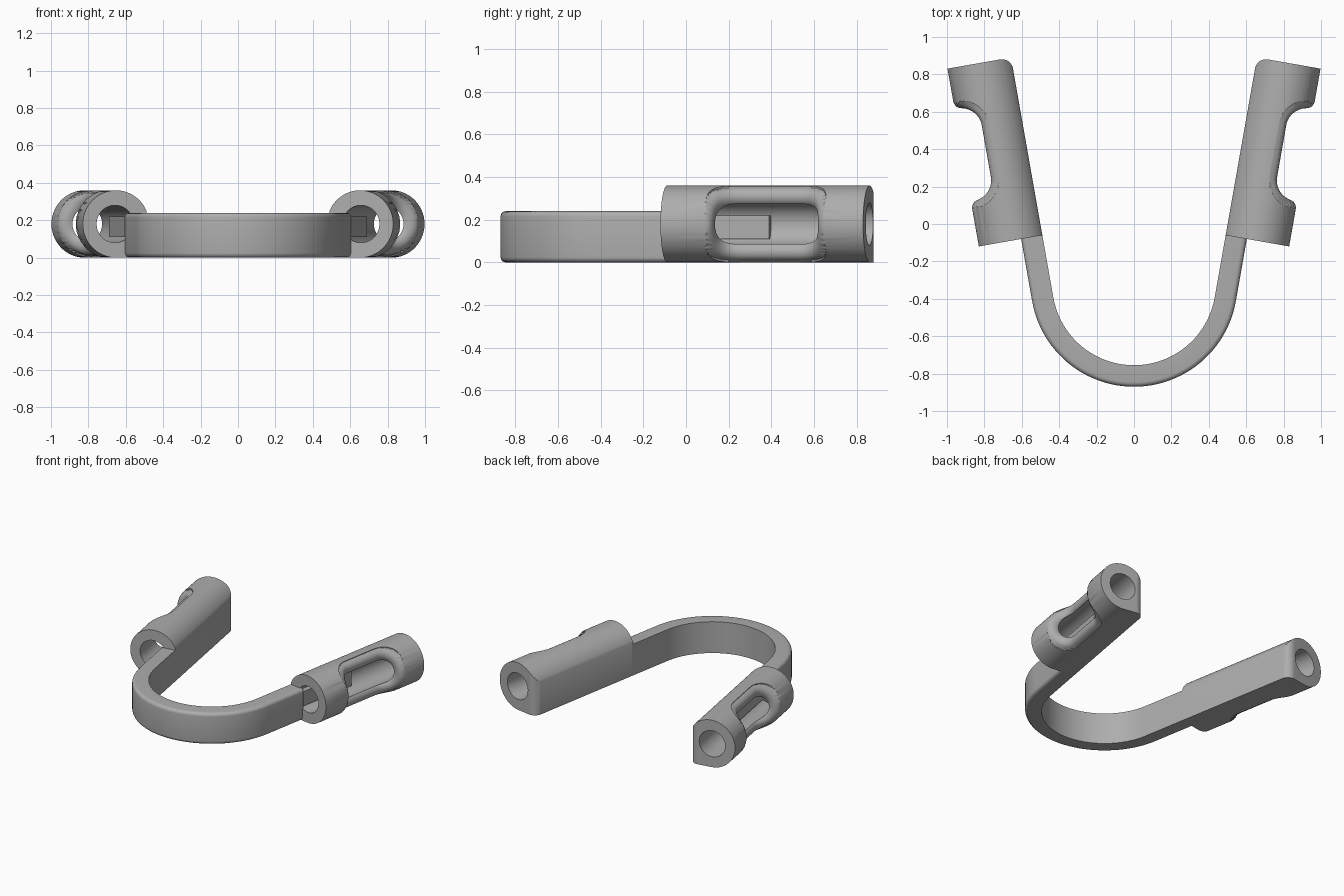
import bpy, bmesh
from math import sin, cos, pi, radians, sqrt, acos, hypot
from mathutils import Vector

cube = bpy.data.objects.get("Cube")
if cube:
    bpy.data.objects.remove(cube)

grey = bpy.data.materials.new("plain_grey")
grey.use_nodes = True
grey.diffuse_color = (0.42, 0.42, 0.42, 1)
grey.node_tree.nodes["Principled BSDF"].inputs["Base Color"].default_value = grey.diffuse_color

TILT = radians(10)              # legs splay outward
CORNER = Vector((0.49, -0.06, 0))
U = Vector((cos(TILT), -sin(TILT), 0))   # across the leg
V = Vector((sin(TILT), cos(TILT), 0))    # along the leg
R, AXIS, LENGTH, BORE = 0.18, 0.165, 0.965, 0.1
THICK, HEIGHT = 0.115, 0.24


def leg(u, v, z):
    return CORNER + U * u + V * v + Vector((0, 0, z))


def arc(cx, cy, r, a0, a1, n):
    return [(cx + r * cos(radians(a0 + (a1 - a0) * i / n)),
             cy + r * sin(radians(a0 + (a1 - a0) * i / n))) for i in range(n + 1)]


def loft(name, rings):
    """Closed solid skinned through matching rings of points."""
    bm = bmesh.new()
    rows = [[bm.verts.new(p) for p in ring] for ring in rings]
    n = len(rows[0])
    for a, b in zip(rows, rows[1:]):
        for i in range(n):
            j = (i + 1) % n
            bm.faces.new((a[i], a[j], b[j], b[i]))
    bm.faces.new(rows[0])
    bm.faces.new(rows[-1])
    bmesh.ops.recalc_face_normals(bm, faces=bm.faces)
    mesh = bpy.data.meshes.new(name)
    bm.to_mesh(mesh)
    bm.free()
    mesh.materials.append(grey)
    ob = bpy.data.objects.new(name, mesh)
    bpy.context.collection.objects.link(ob)
    return ob


def cut(ob, cutter):
    mod = ob.modifiers.new("cut", "BOOLEAN")
    mod.operation, mod.solver, mod.object = "DIFFERENCE", "EXACT", cutter
    dg = bpy.context.evaluated_depsgraph_get()
    mesh = bpy.data.meshes.new_from_object(ob.evaluated_get(dg))
    ob.modifiers.clear()
    ob.data = mesh
    bpy.data.objects.remove(cutter)


def smooth(ob):
    bpy.ops.object.select_all(action="DESELECT")
    ob.select_set(True)
    bpy.context.view_layer.objects.active = ob
    bpy.ops.object.shade_smooth_by_angle(angle=radians(30))


def mirror(ob):
    ob.modifiers.new("mirror", "MIRROR").use_bisect_axis[0] = False


# Curved strap: inner edges sharp, outer edges rounded
reach = CORNER.dot(U)
cy = (reach - 0.755) / (1 - sin(TILT))
radius = cy + 0.755
f = 0.025
section = ([(0, 0)] + arc(THICK - f, f, f, -90, 0, 5)
           + arc(THICK - f, HEIGHT - f, f, 0, 90, 5) + [(0, HEIGHT)])
stations = [(Vector((cos(radians(a)), sin(radians(a)), 0)), Vector((0, cy, 0)))
            for a in [-170 - 0 + 160 * i / 48 for i in range(49)]]
rings = [[c + d * (radius + w) + Vector((0, 0, z)) for w, z in section] for d, c in stations]
end = [leg(w, 0.01, z) for w, z in section]
rings = [[Vector((-p.x, p.y, p.z)) for p in end]] + rings + [end]
smooth(loft("curved_strap", rings))

# Sleeve body: round on top and outside, flat on the inner face and base
stop = 180 - acos(AXIS / R) * 180 / pi
profile = [(0, 0)] + arc(AXIS, R, R, -90, stop, 48)
sleeve = loft("sleeves", [[leg(u, v, z) for u, z in profile] for v in (0, LENGTH)])

# Rounded vertical corner at the rear
q = 0.06
corner = [(-q, LENGTH - q)] + arc(q, LENGTH - q, q, 180, 90, 10) + [(q, LENGTH + q), (-q, LENGTH + q)]
cut(sleeve, loft("corner_cutter", [[leg(u, v, z) for u, v in corner] for z in (-0.1, 0.5)]))

# Bore through the whole sleeve
bore = arc(AXIS + 0.005, R, BORE, 0, 352.5, 47)
cut(sleeve, loft("bore_cutter", [[leg(u, v, z) for u, z in bore] for v in (-0.1, LENGTH + 0.1)]))

# Outer window, its cutter flared so that the wall edge comes out rounded
DEPTH, MID, HALF, CR = 0.217, 0.495, 0.25, 0.11
ROUND = 0.04


def flare(u, z):
    d = min(abs(hypot(u - AXIS, z - R) - 0.14), ROUND)
    return ROUND - sqrt(ROUND ** 2 - d ** 2)


def window_ring(z):
    ring = []
    walls = [DEPTH + CR + 0.01 * i for i in range(12, 0, -1)]
    base = [(u, -HALF, 0, -1) for u in walls]
    for a0 in (270, 180):
        centre = (CR - HALF) if a0 == 270 else (HALF - CR)
        for i in range(13):
            a = radians(a0 - 90 * i / 12)
            base.append((DEPTH + CR + CR * cos(a), centre + CR * sin(a), cos(a), sin(a)))
    base += [(u, HALF, 0, 1) for u in reversed(walls)]
    for u, v, nu, nv in base:
        e = flare(u, z)
        ring.append(leg(u + nu * e, MID + v + nv * e, z))
    return ring


levels = [-0.05 + 0.46 * i / 92 for i in range(93)]
cut(sleeve, loft("window_cutter", [window_ring(z) for z in levels]))
smooth(sleeve)
mirror(sleeve)

# Square tongue that carries the strap on inside the bore
box = [(0.02, 0.11), (THICK + 0.003, 0.11), (THICK + 0.003, 0.22), (0.02, 0.22)]
tongue = loft("strap_tongues", [[leg(u, v, z) for u, z in box] for v in (0.005, 0.478)])
mirror(tongue)
